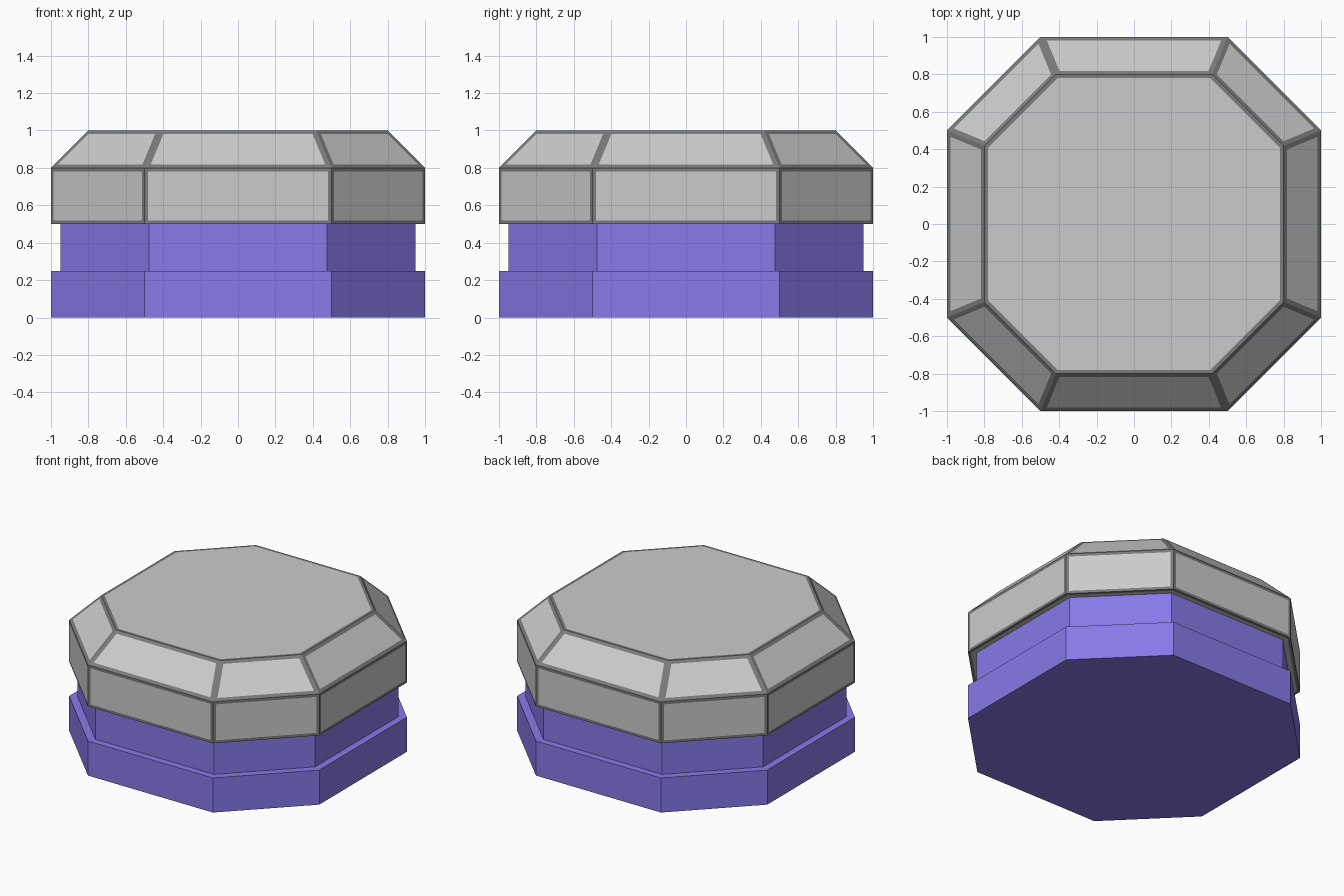
import bpy, bmesh

if "Cube" in bpy.data.objects:
    bpy.data.objects.remove(bpy.data.objects["Cube"])


def material(name, rgb):
    m = bpy.data.materials.new(name)
    m.diffuse_color = (*rgb, 1)
    m.use_nodes = True
    m.node_tree.nodes["Principled BSDF"].inputs["Base Color"].default_value = m.diffuse_color
    return m


def octagon(r, c):
    """Eight corners with flats at +-r and flat half-length c."""
    return [(r, -c), (r, c), (c, r), (-c, r), (-r, c), (-r, -c), (-c, -r), (c, -r)]


def stack(levels):
    """Closed solid joining octagon levels given as (r, c, z)."""
    bm = bmesh.new()
    rings = [[bm.verts.new((x, y, z)) for x, y in octagon(r, c)] for r, c, z in levels]
    bm.faces.new(rings[0][::-1])
    bm.faces.new(rings[-1])
    for a, b in zip(rings, rings[1:]):
        for i in range(8):
            j = (i + 1) % 8
            bm.faces.new((a[i], a[j], b[j], b[i]))
    bm.normal_update()
    return bm


def finish(bm, name, mats):
    me = bpy.data.meshes.new(name)
    bm.to_mesh(me)
    bm.free()
    for m in mats:
        me.materials.append(m)
    ob = bpy.data.objects.new(name, me)
    bpy.context.collection.objects.link(ob)
    return ob


blue = material("blue", (0.245, 0.193, 0.81))
dark = material("dark_trim", (0.2, 0.2, 0.2))
grey = material("grey_panel", (0.8, 0.8, 0.8))

# Blue plinth and slightly narrower neck
finish(stack([(1, 0.5, 0), (1, 0.5, 0.25)]), "base_plinth", [blue])
finish(stack([(0.95, 0.475, 0.25), (0.95, 0.475, 0.5)]), "base_neck", [blue])

# Chamfered grey cap, every facet framed by a dark border
cap = stack([(1, 0.5, 0.5), (1, 0.5, 0.8), (0.8, 0.417, 1)])
slopes = [f for f in cap.faces if 0.1 < f.normal.z < 0.9]
others = [f for f in cap.faces if f not in slopes]
for faces, width in ((slopes, 0.025), (others, 0.02)):
    rim = bmesh.ops.inset_individual(cap, faces=faces, thickness=width, use_even_offset=True)
    for f in rim["faces"]:
        f.material_index = 1
finish(cap, "framed_cap", [grey, dark])
